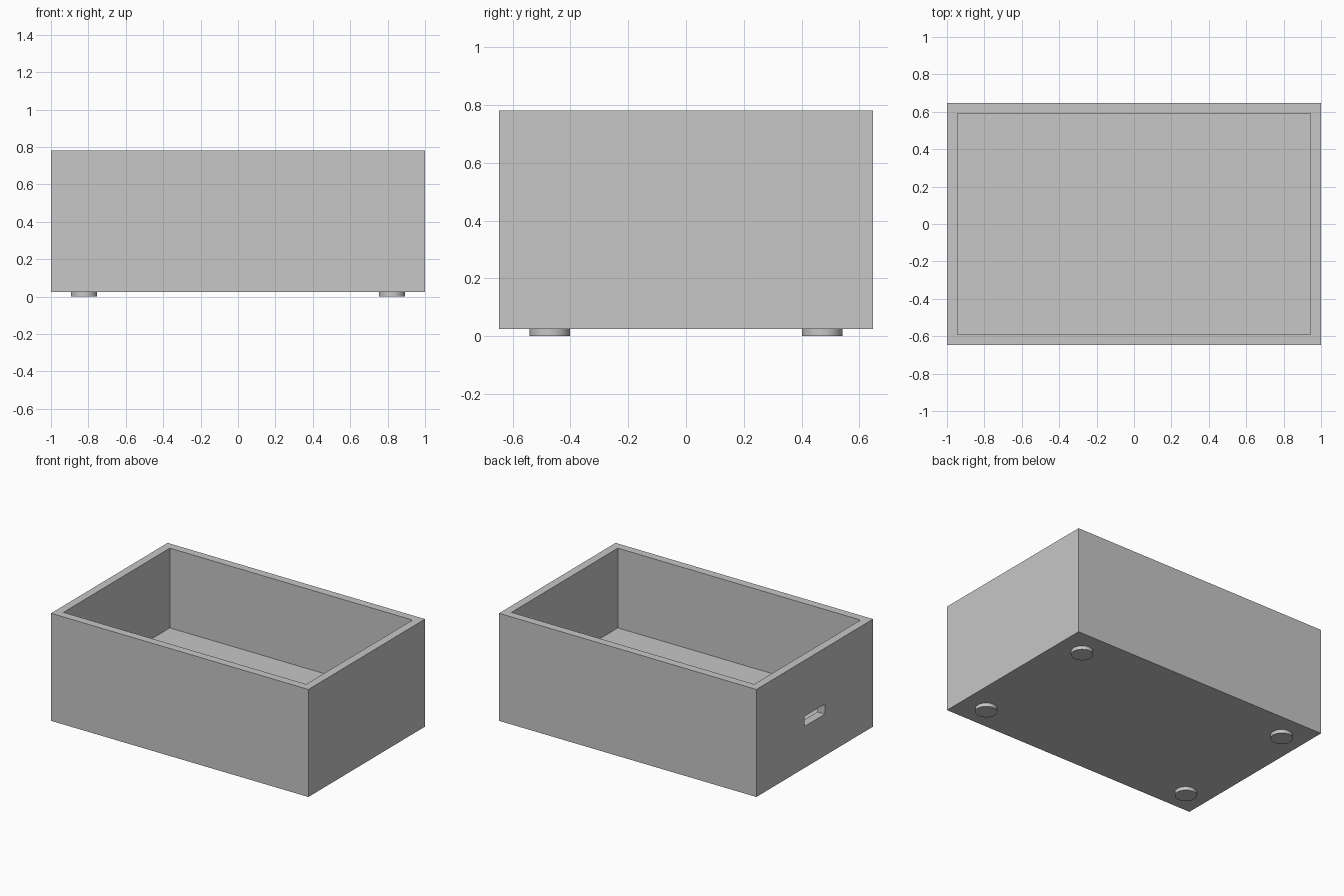
import bpy

cube = bpy.data.objects.get("Cube")
if cube:
    bpy.data.objects.remove(cube, do_unlink=True)

# Box size and heights
HALF_X, HALF_Y = 1.0, 0.647
BASE, FLOOR, TOP = 0.025, 0.22, 0.78
WALL = 0.057

grey = bpy.data.materials.new("light_grey")
grey.use_nodes = True
colour = (0.57, 0.57, 0.57, 1)
grey.diffuse_color = colour
grey.node_tree.nodes["Principled BSDF"].inputs["Base Color"].default_value = colour


def block(name, low, high):
    """Box between two opposite corners."""
    bpy.ops.mesh.primitive_cube_add(size=1)
    ob = bpy.context.object
    ob.name = name
    for v in ob.data.vertices:
        v.co = [high[i] if v.co[i] > 0 else low[i] for i in range(3)]
    ob.data.materials.append(grey)
    return ob


def cut(target, cutter):
    """Subtract the cutter from the target, then discard it."""
    cutter.hide_render = True
    mod = target.modifiers.new("cut", "BOOLEAN")
    mod.operation = "DIFFERENCE"
    mod.solver = "EXACT"
    mod.object = cutter
    bpy.context.view_layer.objects.active = target
    bpy.ops.object.modifier_apply(modifier=mod.name)
    bpy.data.objects.remove(cutter, do_unlink=True)


# Open-topped box with a thick floor
box = block("box_body", (-HALF_X, -HALF_Y, BASE), (HALF_X, HALF_Y, TOP))
inner_x, inner_y = HALF_X - WALL, HALF_Y - WALL
cut(box, block("cavity_cutter", (-inner_x, -inner_y, FLOOR), (inner_x, inner_y, TOP + 0.2)))

# Cable slot through the side wall
cut(box, block("slot_cutter", (-HALF_X - 0.1, -0.112, 0.317), (-inner_x + 0.1, 0.112, 0.387)))

# Round feet
for side, sx in (("right", -1), ("left", 1)):
    for end, sy in (("front", -1), ("back", 1)):
        bpy.ops.mesh.primitive_cylinder_add(
            vertices=48, radius=0.07, depth=BASE,
            location=(sx * 0.823, sy * 0.471, BASE / 2))
        foot = bpy.context.object
        foot.name = f"{end}_{side}_foot"
        foot.data.materials.append(grey)
        bpy.ops.object.shade_smooth_by_angle()
